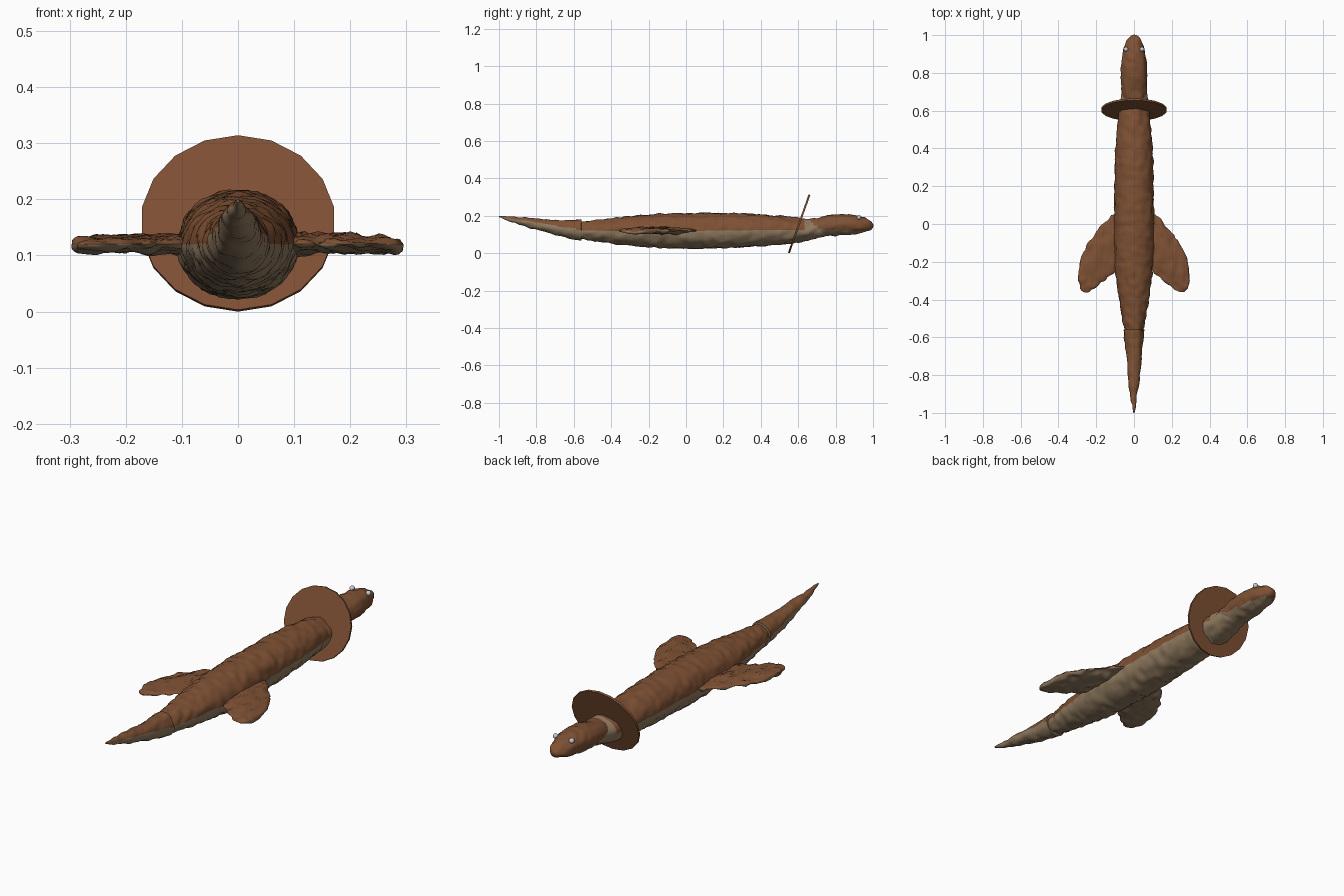
import bpy, bmesh, math
from mathutils import Vector, Matrix, noise

cube = bpy.data.objects.get("Cube")
if cube:
    bpy.data.objects.remove(cube, do_unlink=True)


def material(name, rgb):
    m = bpy.data.materials.new(name)
    m.use_nodes = True
    m.diffuse_color = (*rgb, 1)
    bsdf = m.node_tree.nodes["Principled BSDF"]
    bsdf.inputs["Base Color"].default_value = (*rgb, 1)
    bsdf.inputs["Roughness"].default_value = 0.8
    return m


brown = material("brown hide", (0.21, 0.082, 0.034))
tan = material("tan belly", (0.28, 0.195, 0.115))
pale = material("pale eye", (0.6, 0.6, 0.66))


def finish(name, bm, mats, angle=50):
    mesh = bpy.data.meshes.new(name)
    bmesh.ops.recalc_face_normals(bm, faces=bm.faces[:])
    bm.to_mesh(mesh)
    bm.free()
    obj = bpy.data.objects.new(name, mesh)
    bpy.context.collection.objects.link(obj)
    for m in mats:
        mesh.materials.append(m)
    bpy.ops.object.select_all(action="DESELECT")
    obj.select_set(True)
    bpy.context.view_layer.objects.active = obj
    bpy.ops.object.shade_smooth_by_angle(angle=math.radians(angle))
    return obj


def smooth_stations(rows, step):
    """Resample the station rows with a smooth curve through them."""
    out = []
    for i in range(len(rows) - 1):
        p1, p2 = Vector(rows[i]), Vector(rows[i + 1])
        p0 = Vector(rows[i - 1]) if i else 2 * p1 - p2
        p3 = Vector(rows[i + 2]) if i + 2 < len(rows) else 2 * p2 - p1
        n = max(2, round(abs(p2[0] - p1[0]) / step))
        for k in range(n):
            t = k / n
            out.append(p1 + 0.5 * t * (p2 - p0 + t * (2*p0 - 5*p1 + 4*p2 - p3
                       + t * (3 * (p1 - p2) + p3 - p0))))
    return out + [Vector(rows[-1])]


def loft(name, rows, place, belly, bump, step=0.014, segs=40):
    """Rough skin over ellipses; belly(centre) picks the tan faces."""
    bm = bmesh.new()
    rings = []
    for row in smooth_stations(rows, step):
        ring = []
        for s in range(segs):
            a = math.tau * s / segs
            p = place(row, math.cos(a), math.sin(a))
            ring.append(bm.verts.new(p))
        rings.append(ring)
    for a, b in zip(rings, rings[1:]):
        for s in range(segs):
            t = (s + 1) % segs
            bm.faces.new((a[s], a[t], b[t], b[s]))
    bm.faces.new(rings[0])
    bm.faces.new(rings[-1])
    bmesh.ops.recalc_face_normals(bm, faces=bm.faces[:])
    bm.normal_update()
    for f in bm.faces:
        f.material_index = 1 if belly(f.calc_center_median()) else 0
    moves = [(v, v.normal * noise.noise(v.co * 32) * bump) for v in bm.verts]
    for v, d in moves:
        v.co += d
    return finish(name, bm, (brown, tan))


def along_y(row, c, s):
    y, half_width, low, high = row
    return (half_width * c, y, (low + high) / 2 + (high - low) / 2 * s)


# Trunk: y, half width, lowest z, highest z
loft("body", [(-0.57, 0.048, 0.078, 0.165), (-0.4, 0.079, 0.052, 0.187),
              (-0.2, 0.102, 0.032, 0.206), (0, 0.106, 0.024, 0.214),
              (0.2, 0.104, 0.028, 0.214), (0.4, 0.098, 0.038, 0.208),
              (0.6, 0.08, 0.058, 0.188), (0.72, 0.062, 0.084, 0.168),
              (0.77, 0.04, 0.1, 0.155)],
     along_y, lambda p: p.z < 0.119 or p.y > 0.64, 0.008)

# Tail, with its open end overlapping the trunk
loft("tail", [(-1, 0.003, 0.194, 0.2), (-0.97, 0.009, 0.18, 0.199),
              (-0.9, 0.019, 0.157, 0.194), (-0.8, 0.032, 0.125, 0.185),
              (-0.7, 0.042, 0.098, 0.177), (-0.56, 0.056, 0.067, 0.178)],
     along_y, lambda p: p.z < 0.125 - 0.16 * (p.y + 0.56), 0.006)

# Head, with a tan throat and jaw
loft("head", [(0.64, 0.052, 0.115, 0.178), (0.7, 0.066, 0.092, 0.19),
              (0.8, 0.069, 0.094, 0.207), (0.88, 0.063, 0.102, 0.207),
              (0.94, 0.052, 0.11, 0.195), (0.98, 0.033, 0.124, 0.178),
              (0.995, 0.016, 0.137, 0.165), (1, 0.003, 0.148, 0.154)],
     along_y, lambda p: p.z < max(0.122, 0.17 - 0.6 * (p.y - 0.66)), 0.007)

# Flippers: distance from the middle, leading y, trailing y, half thickness
for side, label in ((1, "left"), (-1, "right")):
    def along_x(row, c, s, side=side):
        x, lead, trail, half = row
        return (side * x, (lead + trail) / 2 + (lead - trail) / 2 * c,
                0.12 + half * s)

    loft(label + "_flipper",
         [(0.06, 0.085, -0.21, 0.016), (0.1, 0.06, -0.25, 0.016),
          (0.15, 0.015, -0.295, 0.016), (0.2, -0.045, -0.335, 0.015),
          (0.24, -0.1, -0.358, 0.014), (0.268, -0.15, -0.358, 0.013),
          (0.284, -0.205, -0.34, 0.011), (0.29, -0.25, -0.3, 0.006)],
         along_x, lambda p: p.z < 0.119, 0.011, step=0.01)

    # Bead eye on top of the head
    bm = bmesh.new()
    bmesh.ops.create_uvsphere(bm, u_segments=16, v_segments=10, radius=0.012,
                              matrix=Matrix.Translation((side * 0.043, 0.925, 0.192)))
    finish(label + "_eye", bm, (pale,))

# Thin tilted collar disc around the neck
bm = bmesh.new()
tilt = Matrix.Rotation(math.radians(-109.5), 4, "X")
bmesh.ops.create_cone(bm, cap_ends=True, segments=18, radius1=0.165, radius2=0.165,
                      depth=0.01, matrix=Matrix.Translation((0, 0.605, 0.157))
                      @ tilt @ Matrix.Diagonal((1.055, 1, 1, 1)))
finish("neck_collar", bm, (brown,), 30)
